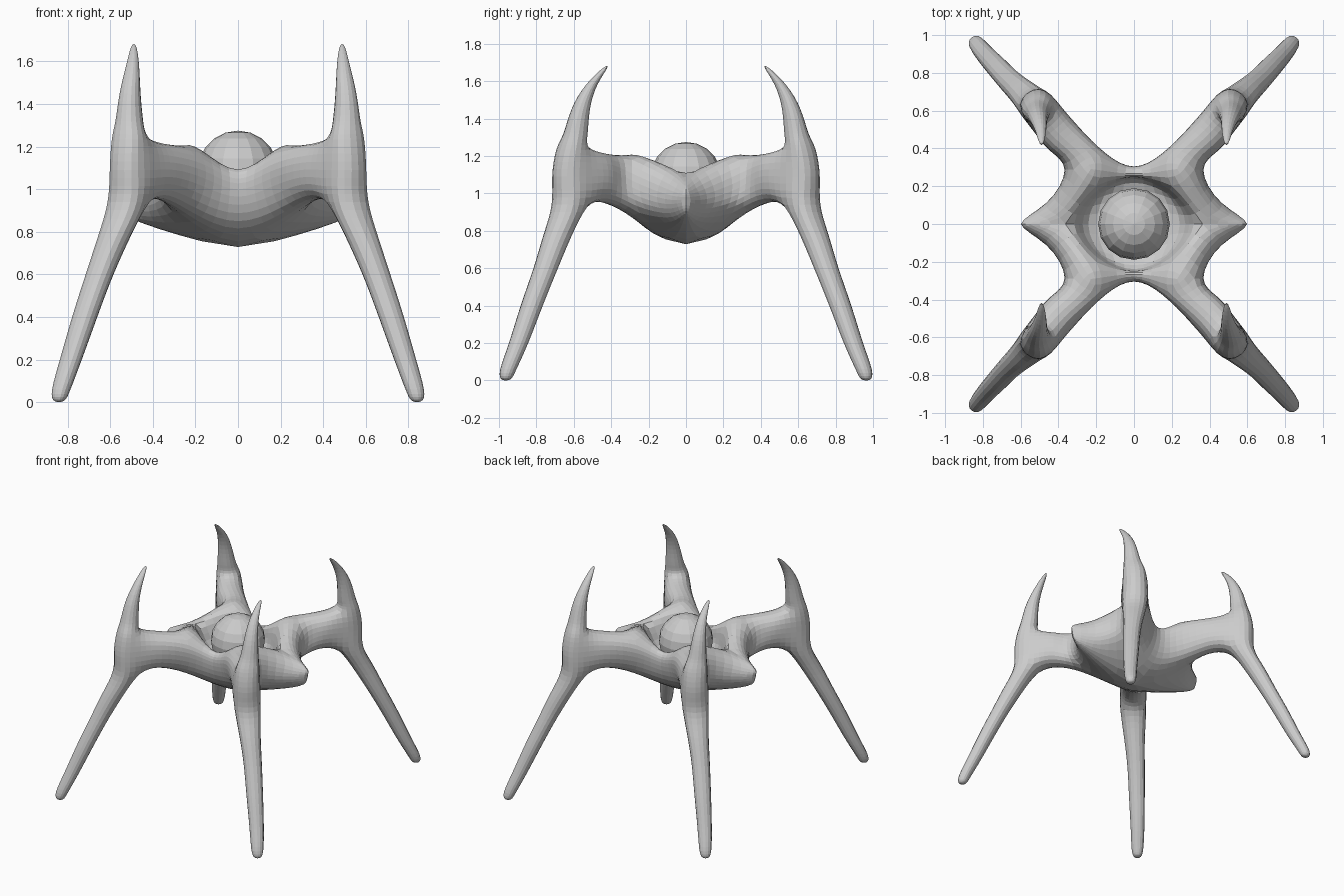
import bpy, bmesh
from mathutils import Vector

if "Cube" in bpy.data.objects:
    bpy.data.objects.remove(bpy.data.objects["Cube"])

U = Vector((0.62, 0.785, 0))     # outward along a leg
N = Vector((-0.785, 0.62, 0))    # towards the front/back side of a leg
verts, faces = [], []


def v(x, y, z):
    verts.append(Vector((x, y, z)))
    return len(verts) - 1


def local(c, u, n, z):
    p = Vector((c[0], c[1], z)) + U * u + N * n
    return v(*p)


def ring(x, y, z, r):
    # order: inner y-side, inner x-side, outer x-side, outer y-side
    a = r * 0.71
    return [local((x, y), u, n, z) for u, n in ((-a, a), (-a, -a), (a, -a), (a, a))]


def bridge(r1, r2, closed=True):
    n = len(r1)
    for i in range(n if closed else n - 1):
        j = (i + 1) % n
        faces.append((r1[i], r1[j], r2[j], r2[i]))


# Body quadrant: wall on the centre line, side pod, hip
ft, fm, fl = v(0, .285, 1.075), v(0, .305, 1.0), v(0, .25, .85)
belly = v(0, 0, .725)
hip = [v(.18, .36, 1.17), v(.15, .37, 1.05), v(.2, .34, .91),
       v(.31, .25, .90), v(.365, .29, 1.03), v(.32, .29, 1.18)]
yt, ym, yb, xb, xm, xt = hip
pt, pm, pb = v(.45, .07, 1.07), v(.46, .115, .97), v(.45, .07, .87)
tt, tm, tb = v(.585, 0, 1.02), v(.595, 0, .97), v(.58, 0, .91)
pbot = v(.44, 0, .84)
bridge([ft, fm, fl], [yt, ym, yb], False)
bridge([xt, xm, xb], [pt, pm, pb], False)
bridge([pt, pm, pb], [tt, tm, tb], False)
faces += [(belly, fl, yb, xb), (belly, xb, pb, pbot), (pb, tb, pbot)]

# Rim and bowl around the dome
fi, di, pi_ = v(0, .25, 1.07), v(.2, .2, 1.17), v(.36, 0, 1.11)
fj, dj, pj = v(0, .225, .97), v(.17, .16, .98), v(.25, 0, .97)
floor = v(0, 0, .95)
faces += [(ft, yt, di, fi), (yt, xt, di), (di, xt, pt, pi_), (pi_, pt, tt),
          (fi, di, dj, fj), (di, pi_, pj, dj), (fj, dj, pj, floor)]

# Arm, knee block with the horn above and the leg below
c = (.37, .45)
arm = [local(c, 0, n, z) for n, z in ((.06, 1.2), (.1, 1.09), (.06, .97),
                                      (-.06, .97), (-.1, 1.09), (-.06, 1.2))]
horn = ring(.505, .605, 1.235, .09)
leg = ring(.515, .62, .94, .1)
k = (.5, .61)
kn = [local(k, u, n, 1.09) for u, n in ((-.06, .095), (-.06, -.095), (.085, -.065), (.085, .065))]
bridge(hip, arm)
bridge(arm, [horn[0], kn[0], leg[0], leg[1], kn[1], horn[1]])
for i in (1, 2, 3):
    j = (i + 1) % 4
    faces += [(horn[i], horn[j], kn[j], kn[i]), (kn[i], kn[j], leg[j], leg[i])]
for start, path in (
        (horn, [(.51, .59, 1.32, .066), (.507, .563, 1.45, .05),
                (.495, .505, 1.58, .031), (.49, .437, 1.665, .013)]),
        (leg, [(.58, .685, .78, .078), (.65, .75, .6, .066), (.72, .825, .4, .06),
               (.785, .895, .2, .052), (.83, .95, .06, .044), (.84, .962, .008, .026)])):
    for p in path:
        nxt = ring(*p)
        bridge(start, nxt)
        start = nxt
    faces.append(tuple(start))

me = bpy.data.meshes.new("walker_body")
me.from_pydata([tuple(p) for p in verts], [], faces)
bm = bmesh.new()
bm.from_mesh(me)
bmesh.ops.recalc_face_normals(bm, faces=bm.faces)
bm.to_mesh(me)
bm.free()
body = bpy.data.objects.new("walker_body", me)
bpy.context.collection.objects.link(body)
mir = body.modifiers.new("Mirror", 'MIRROR')
mir.use_axis = (True, True, False)
sub = body.modifiers.new("Subdivision", 'SUBSURF')
sub.levels = sub.render_levels = 2

# Nudge the cage so the smooth surface passes through the measured points
for _ in range(4):
    dg = bpy.context.evaluated_depsgraph_get()
    dg.update()
    ev = body.evaluated_get(dg)
    now = [p.co.copy() for p in ev.data.vertices[:len(verts)]]
    for p, goal, cur in zip(me.vertices, verts, now):
        d = goal - cur
        if d.length < 0.2:
            p.co += d * 0.85
        if goal.x == 0:
            p.co.x = 0
        if goal.y == 0:
            p.co.y = 0
    me.update()
    body.update_tag()

# Dome
bpy.ops.mesh.primitive_uv_sphere_add(segments=16, ring_count=10, radius=.19, location=(0, 0, 1.085))
bpy.context.object.name = "dome"
